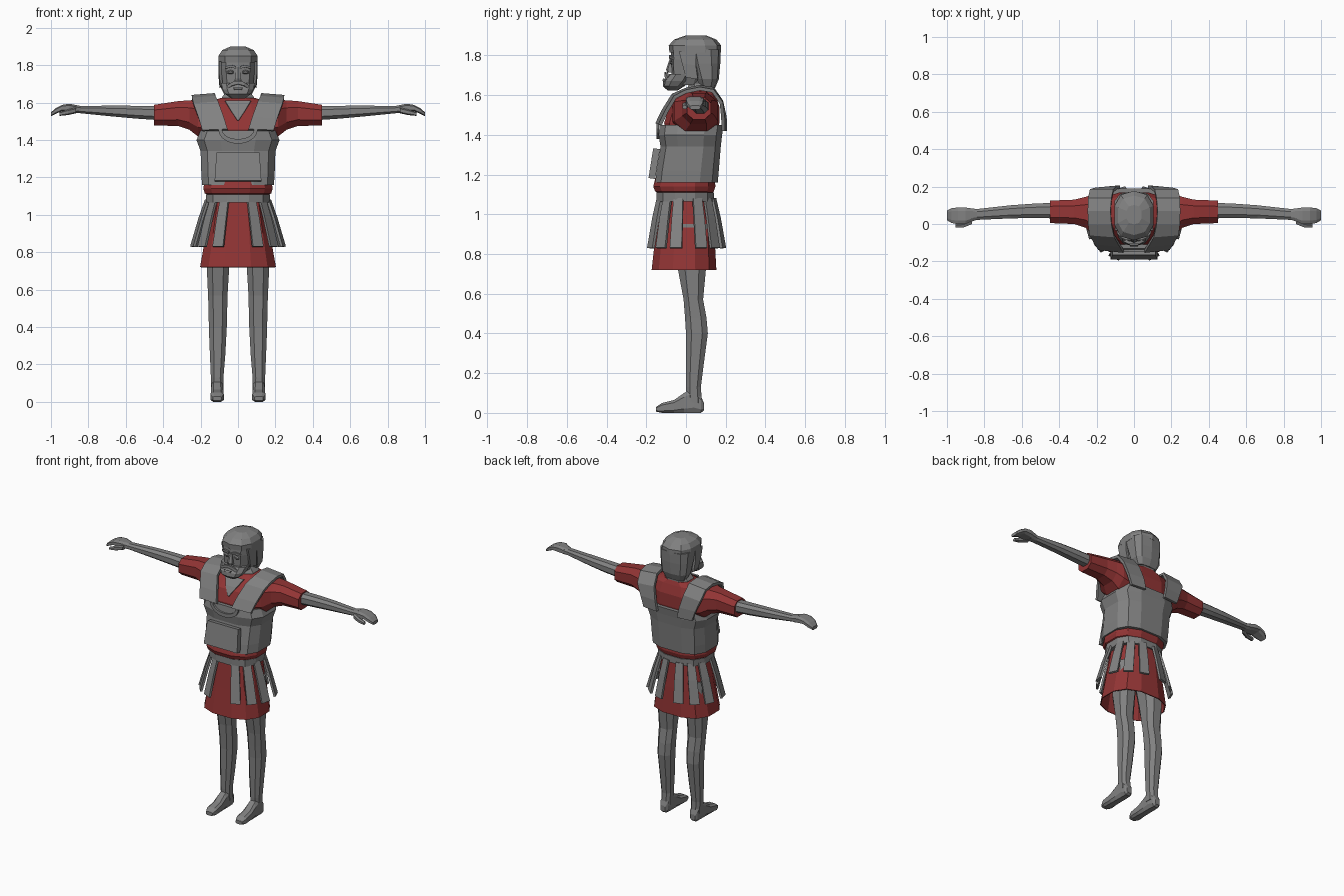
import bpy, bmesh, math
from mathutils import Vector


def material(name, rgb):
    m = bpy.data.materials.new(name)
    m.diffuse_color = (*rgb, 1)
    return m


GREY = material("grey", (0.22, 0.22, 0.22))
RED = material("dark_red", (0.29, 0.035, 0.035))


def finish(name, bm, mat, mirror, thick=0):
    bmesh.ops.recalc_face_normals(bm, faces=bm.faces)
    me = bpy.data.meshes.new(name)
    bm.to_mesh(me)
    bm.free()
    me.materials.append(mat)
    ob = bpy.data.objects.new(name, me)
    bpy.context.collection.objects.link(ob)
    if thick:
        mod = ob.modifiers.new("thickness", 'SOLIDIFY')
        mod.thickness, mod.offset = thick, 0
    if mirror:
        ob.modifiers.new("mirror", 'MIRROR').use_mirror_merge = False
    return ob


def loft(name, mat, axis, rings, n=8, e=0.8, mirror=False, caps=True, thick=0):
    """Skin rounded rings (position, u0, u1, v0, v1) placed along an axis."""
    bm = bmesh.new()
    top = math.cos(math.pi / n) ** e
    loops = []
    for t, u0, u1, v0, v1 in rings:
        loop = []
        for i in range(n):
            a = 2 * math.pi * (i + 0.5) / n
            c, s = (math.copysign(abs(k) ** e / top, k) for k in (math.cos(a), math.sin(a)))
            p = [(u0 + u1) / 2 + c * (u1 - u0) / 2, (v0 + v1) / 2 + s * (v1 - v0) / 2]
            p.insert(axis, t)
            loop.append(bm.verts.new(p))
        loops.append(loop)
    for a, b in zip(loops, loops[1:]):
        for i in range(n):
            j = (i + 1) % n
            bm.faces.new((a[i], a[j], b[j], b[i]))
    if caps:
        bm.faces.new(loops[0])
        bm.faces.new(loops[-1])
    return finish(name, bm, mat, mirror, thick)


def sheet(name, mat, rows, thick, mirror=False):
    """Thin plate through rows of (left point, right point)."""
    bm = bmesh.new()
    vs = [[bm.verts.new(p) for p in r] for r in rows]
    for a, b in zip(vs, vs[1:]):
        bm.faces.new((a[0], a[1], b[1], b[0]))
    return finish(name, bm, mat, mirror, thick)


# Legs and feet
loft("legs", GREY, 2, [
    (0.05, .078, .142, .005, .08), (0.13, .078, .145, .0, .075), (0.25, .068, .15, .0, .09),
    (0.40, .06, .156, .0, .11), (0.48, .058, .157, -.005, .103), (0.57, .056, .16, -.012, .086),
    (0.72, .047, .167, -.04, .10), (0.95, .015, .165, -.07, .11)], mirror=True)
loft("feet", GREY, 1, [
    (-.15, .088, .135, .006, .03), (-.12, .076, .147, 0, .05), (-.06, .078, .145, 0, .065),
    (-.01, .08, .143, 0, .10), (.04, .08, .142, 0, .13), (.075, .084, .14, 0, .085),
    (.09, .095, .13, .012, .05)], e=0.6, mirror=True)

# Tunic skirt, belt and waist
loft("skirt", RED, 2, [
    (0.72, -.2, .2, -.17, .15), (0.90, -.168, .168, -.15, .14), (1.09, -.135, .135, -.13, .125)],
    n=12, caps=False, thick=0.006)
loft("belt", GREY, 2, [(1.065, -.17, .17, -.148, .14), (1.11, -.172, .172, -.148, .14)], n=12)
loft("waist", RED, 2, [
    (1.10, -.15, .15, -.13, .125), (1.115, -.178, .178, -.155, .14),
    (1.14, -.185, .185, -.165, .148), (1.18, -.18, .18, -.155, .145)], n=12)

# Hanging leather strips around the belt
for k, deg in enumerate((25, 50, 75, 113, 138, 163)):
    a = math.radians(deg)
    d = Vector((math.sin(a), -math.cos(a), 0))
    side = Vector((math.cos(a), math.sin(a), 0))
    rows = []
    for z, rx, ry, w in ((1.08, .17, .145, .024), (0.98, .205, .168, .028), (0.83, .25, .195, .031)):
        c = Vector((d.x * rx, d.y * ry, z))
        rows.append((c - side * w, c + side * w))
    sheet(f"skirt_strip_{k}", GREY, rows, 0.014, mirror=True)

# Upper tunic and sleeves
loft("tunic", RED, 2, [
    (1.38, -.19, .19, -.10, .155), (1.46, -.2, .2, -.11, .168), (1.54, -.2, .2, -.085, .168),
    (1.60, -.17, .17, -.03, .15), (1.625, -.09, .09, .0, .14)], n=12, e=0.7)
loft("sleeves", RED, 0, [
    (.15, -.07, .16, 1.40, 1.62), (.215, -.06, .16, 1.42, 1.615), (.26, -.02, .145, 1.455, 1.612),
    (.32, .0, .13, 1.475, 1.608), (.45, .005, .125, 1.478, 1.588)], mirror=True)

# Breastplate with raised belly panel and collar crescent
loft("breastplate", GREY, 2, [
    (1.16, -.192, .192, -.155, .16), (1.22, -.196, .196, -.148, .165),
    (1.34, -.2, .2, -.128, .175), (1.40, -.222, .222, -.138, .182),
    (1.45, -.2, .2, -.132, .19)], n=12, e=0.65)
sheet("belly_panel", GREY, [
    ((-.125, -.172, 1.18), (.125, -.172, 1.18)),
    ((-.115, -.148, 1.33), (.115, -.148, 1.33))], 0.034)
sheet("collar_crescent", GREY, [
    tuple((r * math.cos(t), -.142, 1.455 - h * math.sin(t)) for r, h in ((.105, .075), (.085, .05)))
    for t in (math.pi * i / 10 for i in range(11))], 0.014)

# Shoulder straps running from chest over the shoulder to the back
sheet("shoulder_straps", GREY, [
    ((x0, y, z), (x1, y + dy, z - dz)) for y, z, x0, x1, dy, dz in (
        (-.146, 1.455, .055, .19, .015, .005), (-.115, 1.52, .075, .21, .015, .005),
        (-.065, 1.60, .105, .237, .01, .01), (.0, 1.628, .12, .245, 0, .01),
        (.07, 1.642, .125, .247, 0, .01), (.135, 1.633, .12, .245, 0, .012),
        (.178, 1.57, .11, .235, 0, .01), (.196, 1.49, .09, .205, -.01, 0),
        (.198, 1.42, .075, .18, -.01, 0))], 0.018, mirror=True)

# Neck and open collar
loft("neck", GREY, 2, [
    (1.56, -.10, .10, -.01, .14), (1.63, -.085, .085, .005, .14), (1.66, -.06, .06, .015, .13),
    (1.76, -.06, .06, .015, .13)])
sheet("collar_opening", GREY, [
    ((-.07, -.035, 1.61), (.07, -.035, 1.61)), ((-.04, -.074, 1.56), (.04, -.074, 1.56)),
    ((-.004, -.104, 1.505), (.004, -.104, 1.505))], 0.008)

# Arms and hands
loft("arms", GREY, 0, [
    (.40, .03, .115, 1.505, 1.58), (.55, .032, .108, 1.515, 1.583), (.66, .03, .1, 1.525, 1.584),
    (.84, .022, .08, 1.543, 1.582), (.88, .01, .085, 1.546, 1.59)], mirror=True)
loft("hands", GREY, 0, [
    (.86, .018, .082, 1.545, 1.585), (.90, .0, .088, 1.55, 1.594), (.94, .0, .088, 1.555, 1.588),
    (.975, .005, .085, 1.54, 1.57), (1.0, .02, .072, 1.527, 1.548)], e=0.6, mirror=True)
loft("thumbs", GREY, 0, [
    (.865, .0, .03, 1.545, 1.572), (.91, -.018, .012, 1.535, 1.562),
    (.955, -.018, .005, 1.53, 1.548)], n=6, mirror=True)

# Head, beard and face details
loft("head", GREY, 2, [
    (1.65, -.06, .06, -.06, .07), (1.70, -.082, .082, -.07, .10), (1.78, -.09, .09, -.074, .12),
    (1.85, -.09, .09, -.07, .12)], n=10, e=0.7)
loft("beard", GREY, 2, [
    (1.622, -.035, .035, -.09, -.045), (1.645, -.068, .068, -.115, -.01),
    (1.67, -.082, .082, -.112, .02), (1.705, -.09, .09, -.084, .035)], n=10, e=0.75)
loft("nose", GREY, 2, [
    (1.715, -.018, .018, -.094, -.06), (1.73, -.017, .017, -.098, -.06),
    (1.79, -.009, .009, -.078, -.06)], n=6)
sheet("moustache", GREY, [
    ((0, -.1, 1.715), (0, -.1, 1.698)), ((.03, -.098, 1.71), (.03, -.1, 1.69)),
    ((.055, -.085, 1.69), (.05, -.09, 1.675))], 0.016, mirror=True)
sheet("lower_lip", GREY, [
    ((-.025, -.108, 1.682), (.025, -.108, 1.682)),
    ((-.02, -.114, 1.67), (.02, -.114, 1.67))], 0.012)
sheet("brows", GREY, [
    ((.012, -.078, 1.795), (.012, -.078, 1.782)), ((.04, -.08, 1.802), (.04, -.08, 1.788)),
    ((.068, -.066, 1.792), (.068, -.066, 1.78))], 0.012, mirror=True)
loft("eyes", GREY, 1, [
    (-.08, .03, .05, 1.758, 1.768), (-.07, .022, .058, 1.753, 1.773)], n=6, mirror=True)

# Hair cap, long back and side locks
loft("hair_cap", GREY, 2, [
    (1.815, -.104, .104, -.078, .172), (1.85, -.104, .104, -.082, .172),
    (1.88, -.085, .085, -.055, .148), (1.90, -.04, .04, .0, .10)], n=10, e=0.8)
loft("hair_back", GREY, 2, [
    (1.635, -.07, .07, .07, .145), (1.68, -.092, .092, .05, .163),
    (1.76, -.1, .1, .02, .17), (1.83, -.103, .103, .0, .172)], n=10, e=0.7)
sheet("side_locks", GREY, [
    ((.094, -.035, 1.82), (.098, .05, 1.82)), ((.094, -.02, 1.76), (.098, .05, 1.75)),
    ((.088, .0, 1.69), (.092, .06, 1.68))], 0.014, mirror=True)
